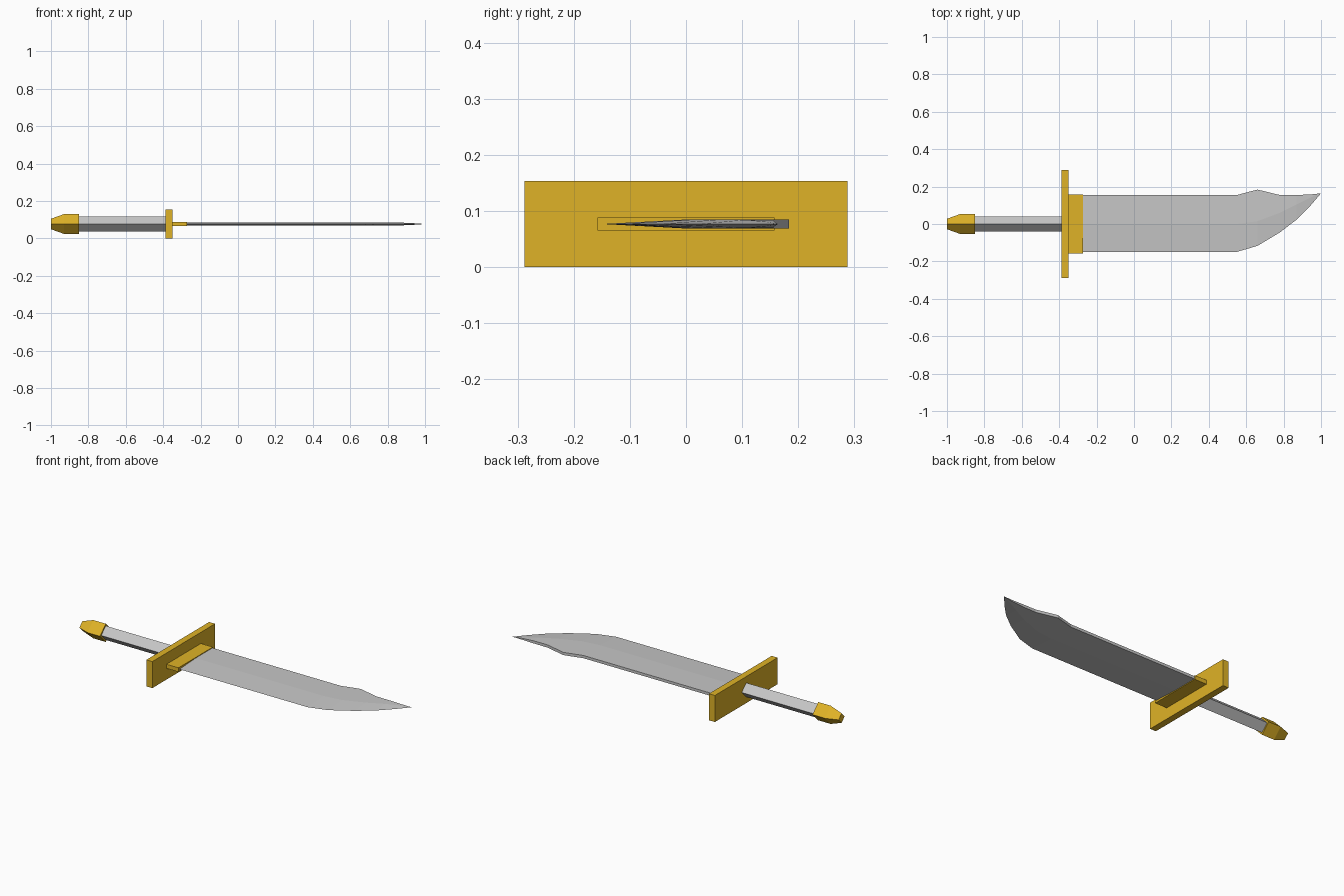
import bpy
import bmesh

if "Cube" in bpy.data.objects:
    bpy.data.objects.remove(bpy.data.objects["Cube"], do_unlink=True)

MID = 0.077  # height of the sword's long axis


def material(name, rgb):
    mat = bpy.data.materials.new(name)
    mat.use_nodes = True
    mat.diffuse_color = (*rgb, 1)
    mat.node_tree.nodes["Principled BSDF"].inputs["Base Color"].default_value = (*rgb, 1)
    return mat


gold = material("gold", (0.74, 0.45, 0.02))
steel = material("steel", (0.57, 0.57, 0.57))


def loft(name, rings, mat):
    """Skin a row of equal-sized point rings and cap both ends."""
    bm = bmesh.new()
    loops = [[bm.verts.new(p) for p in ring] for ring in rings]
    for a, b in zip(loops, loops[1:]):
        for i in range(len(a)):
            j = (i + 1) % len(a)
            bm.faces.new((a[i], a[j], b[j], b[i]))
    bm.faces.new(loops[0])
    bm.faces.new(loops[-1])
    bmesh.ops.remove_doubles(bm, verts=bm.verts, dist=0.0001)
    bmesh.ops.recalc_face_normals(bm, faces=bm.faces)
    mesh = bpy.data.meshes.new(name)
    bm.to_mesh(mesh)
    bm.free()
    mesh.materials.append(mat)
    obj = bpy.data.objects.new(name, mesh)
    bpy.context.collection.objects.link(obj)
    return obj


def diamond(x, r):
    return [(x, r, MID), (x, 0, MID + r), (x, -r, MID), (x, 0, MID - r)]


def slab(x, half_y, half_z):
    return [(x, sy * half_y, MID + sz * half_z)
            for sy, sz in ((1, 1), (-1, 1), (-1, -1), (1, -1))]


def blade_section(x, spine, ridge, edge, half):
    return [(x, spine, MID + half), (x, ridge, MID + half), (x, edge, MID),
            (x, ridge, MID - half), (x, spine, MID - half)]


# Handle
loft("grip", [diamond(-0.86, 0.041), diamond(-0.37, 0.041)], steel)
loft("pommel", [diamond(-1, 0.028), diamond(-0.93, 0.053), diamond(-0.85, 0.053)], gold)

# Guard and blade collar
loft("guard", [slab(-0.387, 0.288, 0.077), slab(-0.349, 0.288, 0.077)], gold)
loft("collar", [slab(-0.355, 0.158, 0.012), slab(-0.272, 0.158, 0.012)], gold)

# Blade: x, spine, bevel ridge, cutting edge, half thickness
stations = [
    (-0.34, 0.155, 0.0, -0.149, 0.008),
    (0.55, 0.155, 0.0, -0.149, 0.008),
    (0.66, 0.184, 0.015, -0.117, 0.008),
    (0.78, 0.155, 0.06, -0.045, 0.008),
    (0.87, 0.155, 0.105, 0.024, 0.0075),
    (0.945, 0.158, 0.142, 0.1, 0.004),
    (1.0, 0.164, 0.164, 0.164, 0.0),
]
loft("blade", [blade_section(*s) for s in stations], steel)
